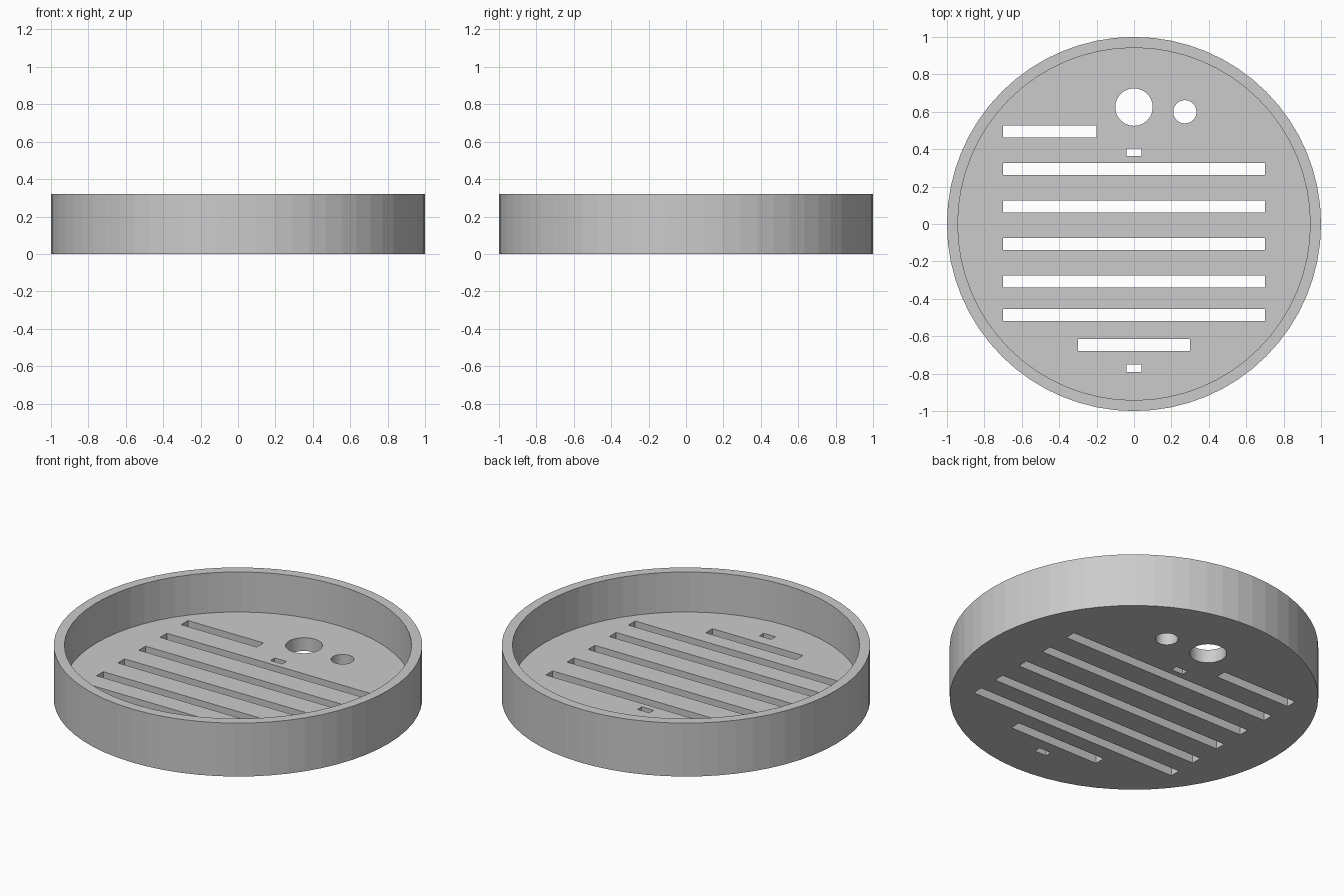
import bpy, bmesh
from mathutils import Matrix

cube = bpy.data.objects.get("Cube")
if cube:
    bpy.data.objects.remove(cube, do_unlink=True)

SIDES, HEIGHT, FLOOR, INNER = 64, 0.32, 0.08, 0.942

grey = bpy.data.materials.new("plain grey")
grey.use_nodes = True
colour = (0.6, 0.6, 0.6, 1)
grey.diffuse_color = colour
grey.node_tree.nodes["Principled BSDF"].inputs["Base Color"].default_value = colour


def make_object(name, bm):
    bmesh.ops.recalc_face_normals(bm, faces=bm.faces)
    mesh = bpy.data.meshes.new(name)
    bm.to_mesh(mesh)
    bm.free()
    mesh.materials.append(grey)
    obj = bpy.data.objects.new(name, mesh)
    bpy.context.collection.objects.link(obj)
    return obj


def add_slot(bm, x0, x1, y, depth):
    place = Matrix.Translation(((x0 + x1) / 2, y, FLOOR / 2))
    size = Matrix.Diagonal((x1 - x0, depth, FLOOR * 2, 1))
    bmesh.ops.create_cube(bm, size=1, matrix=place @ size)


def add_hole(bm, x, y, radius):
    bmesh.ops.create_cone(bm, cap_ends=True, segments=SIDES, radius1=radius,
                          radius2=radius, depth=FLOOR * 2,
                          matrix=Matrix.Translation((x, y, FLOOR / 2)))


# Round tray: a disc whose top is inset to a rim and pushed down to the floor
bm = bmesh.new()
bmesh.ops.create_cone(bm, cap_ends=True, segments=SIDES, radius1=1, radius2=1,
                      depth=HEIGHT, matrix=Matrix.Translation((0, 0, HEIGHT / 2)))
top = max(bm.faces, key=lambda f: f.calc_center_median().z)
inner = bmesh.ops.extrude_discrete_faces(bm, faces=[top])["faces"][0]
bmesh.ops.scale(bm, vec=(INNER, INNER, 1), verts=inner.verts)
rim_verts = [v for v in bm.verts if v.co.z > HEIGHT / 2]
floor = bmesh.ops.extrude_discrete_faces(bm, faces=[inner])["faces"][0]
bmesh.ops.translate(bm, vec=(0, 0, FLOOR - HEIGHT), verts=floor.verts)
bmesh.ops.remove_doubles(bm, verts=bm.verts, dist=1e-5)
tray = make_object("drain_tray", bm)

# Openings through the floor: long slots, short slots, small notches, round holes
bm = bmesh.new()
for y in (0.295, 0.093, -0.106, -0.307, -0.487):
    add_slot(bm, -0.7, 0.7, y, 0.064)
add_slot(bm, -0.7, -0.2, 0.494, 0.064)
add_slot(bm, -0.3, 0.3, -0.647, 0.064)
for y in (0.383, -0.77):
    add_slot(bm, -0.039, 0.039, y, 0.04)
add_hole(bm, 0, 0.625, 0.1)
add_hole(bm, 0.272, 0.6, 0.062)
cutter = make_object("floor_cutter", bm)
cutter.hide_render = True
cutter.hide_viewport = True

cut = tray.modifiers.new("floor openings", "BOOLEAN")
cut.operation = "DIFFERENCE"
cut.solver = "EXACT"
cut.object = cutter
